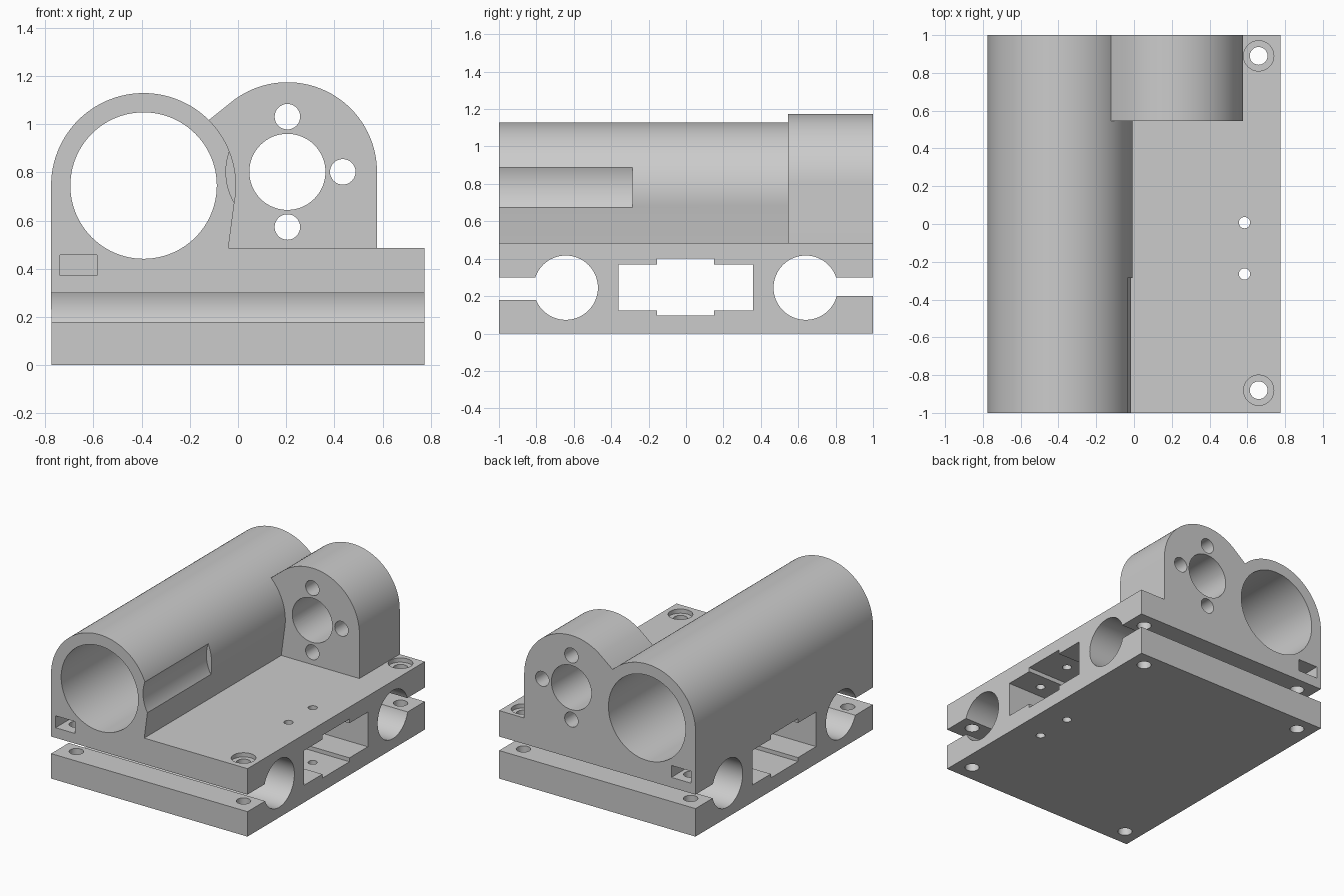
import bpy, bmesh, math
from mathutils import Vector

cube = bpy.data.objects.get("Cube")
if cube:
    bpy.data.objects.remove(cube)

grey = bpy.data.materials.new("plain grey")
grey.use_nodes = True
colour = (0.6, 0.6, 0.6, 1)
grey.diffuse_color = colour
grey.node_tree.nodes["Principled BSDF"].inputs["Base Color"].default_value = colour


def arc(cx, cy, r, start, end, steps):
    angles = [math.radians(start + (end - start) * i / steps) for i in range(steps + 1)]
    return [(cx + r * math.cos(a), cy + r * math.sin(a)) for a in angles]


def circle(cx, cy, r, steps=64):
    return arc(cx, cy, r, 0, 360, steps)[:-1]


def rect(a0, a1, b0, b1):
    return [(a0, b0), (a1, b0), (a1, b1), (a0, b1)]


def extrude(name, points, axis, lo, hi):
    """Solid from a 2D profile: axis x uses (y, z), y uses (x, z), z uses (x, y)."""
    place = {"x": lambda a, b: (lo, a, b),
             "y": lambda a, b: (a, lo, b),
             "z": lambda a, b: (a, b, lo)}[axis]
    bm = bmesh.new()
    face = bm.faces.new([bm.verts.new(place(a, b)) for a, b in points])
    moved = bmesh.ops.extrude_face_region(bm, geom=[face])["geom"]
    shift = Vector([(hi - lo) if axis == k else 0 for k in "xyz"])
    bmesh.ops.translate(bm, vec=shift, verts=[v for v in moved if isinstance(v, bmesh.types.BMVert)])
    bmesh.ops.recalc_face_normals(bm, faces=bm.faces)
    mesh = bpy.data.meshes.new(name)
    bm.to_mesh(mesh)
    bm.free()
    mesh.materials.append(grey)
    obj = bpy.data.objects.new(name, mesh)
    bpy.context.collection.objects.link(obj)
    return obj


def combine(target, tool, operation):
    """Apply a boolean to the target and discard the tool."""
    mod = target.modifiers.new(operation, 'BOOLEAN')
    mod.operation, mod.solver, mod.object = operation, 'EXACT', tool
    graph = bpy.context.evaluated_depsgraph_get()
    graph.update()
    result = bpy.data.meshes.new_from_object(target.evaluated_get(graph))
    target.modifiers.clear()
    target.data = result
    bpy.data.objects.remove(tool)


def cut(points, axis, lo, hi):
    combine(carriage, extrude("cutter", points, axis, lo, hi), 'DIFFERENCE')


W = 0.775               # half width of the base
TOP = 0.485             # top of the base
TX, TZ = -0.392, 0.745  # axis of the large tube
MX, MZ = 0.205, 0.802   # axis of the boss

# Base block and large tube body, one continuous profile
body = [(-W, 0), (W, 0), (W, TOP), (-0.04, TOP)] + arc(TX, TZ, 0.384, -11.2, 180, 72)
carriage = extrude("carriage_body", body, "y", -1, 1)

# Rounded boss at the back, blended into the tube
boss = [(-0.2, 0.4), (0.577, 0.4)] + arc(MX, MZ, 0.372, 0, 126.5, 48) + [(-0.12, 1.018), (-0.2, 0.9)]
combine(carriage, extrude("boss", boss, "y", 0.545, 1), 'UNION')

# Relief groove along the tube, and the main bore
cut(circle(MX, MZ, 0.255, 96), "y", -1.1, -0.285)
cut(circle(TX, TZ, 0.304, 96), "y", -1.1, 1.1)

# Boss bore and its three screw holes
cut(circle(MX, MZ, 0.158), "y", 0.5, 1.1)
for dx, dz in ((0, 0.229), (0.23, 0), (0, -0.229)):
    cut(circle(MX + dx, MZ + dz, 0.053, 32), "y", 0.5, 1.1)

# Clamp bores with slots open to each end
for y, end, bottom in ((-0.643, -1.1, 0.178), (0.64, 1.1, 0.2)):
    cut(circle(y, 0.245, 0.172), "x", -1, 1)
    cut(rect(min(y, end), max(y, end), bottom, 0.3), "x", -1, 1)

# Stepped central slot
cut([(-0.36, 0.123), (-0.155, 0.123), (-0.155, 0.095), (0.15, 0.095), (0.15, 0.123), (0.357, 0.123),
     (0.357, 0.37), (0.15, 0.37), (0.15, 0.4), (-0.155, 0.4), (-0.155, 0.37), (-0.36, 0.37)], "x", -1, 1)

# Corner clamp screws: counterbores on the open side, nut pockets under the tube
for y, end in ((-0.88, -1.1), (0.89, 1.1)):
    inner = y - math.copysign(0.08, end)
    cut(circle(0.66, y, 0.047, 32), "z", -0.1, 0.6)
    cut(circle(0.66, y, 0.08, 48), "z", TOP - 0.03, 0.6)
    cut(circle(-0.66, y, 0.047, 32), "z", -0.1, 0.42)
    cut(rect(-0.74, -0.585, 0.372, 0.457), "y", min(inner, end), max(inner, end))

# Small tie holes
for y in (-0.265, 0.007):
    cut(circle(0.585, y, 0.03, 24), "z", -0.1, 0.6)

bpy.ops.object.select_all(action='DESELECT')
carriage.select_set(True)
bpy.context.view_layer.objects.active = carriage
bpy.ops.object.shade_smooth_by_angle(angle=math.radians(30))
